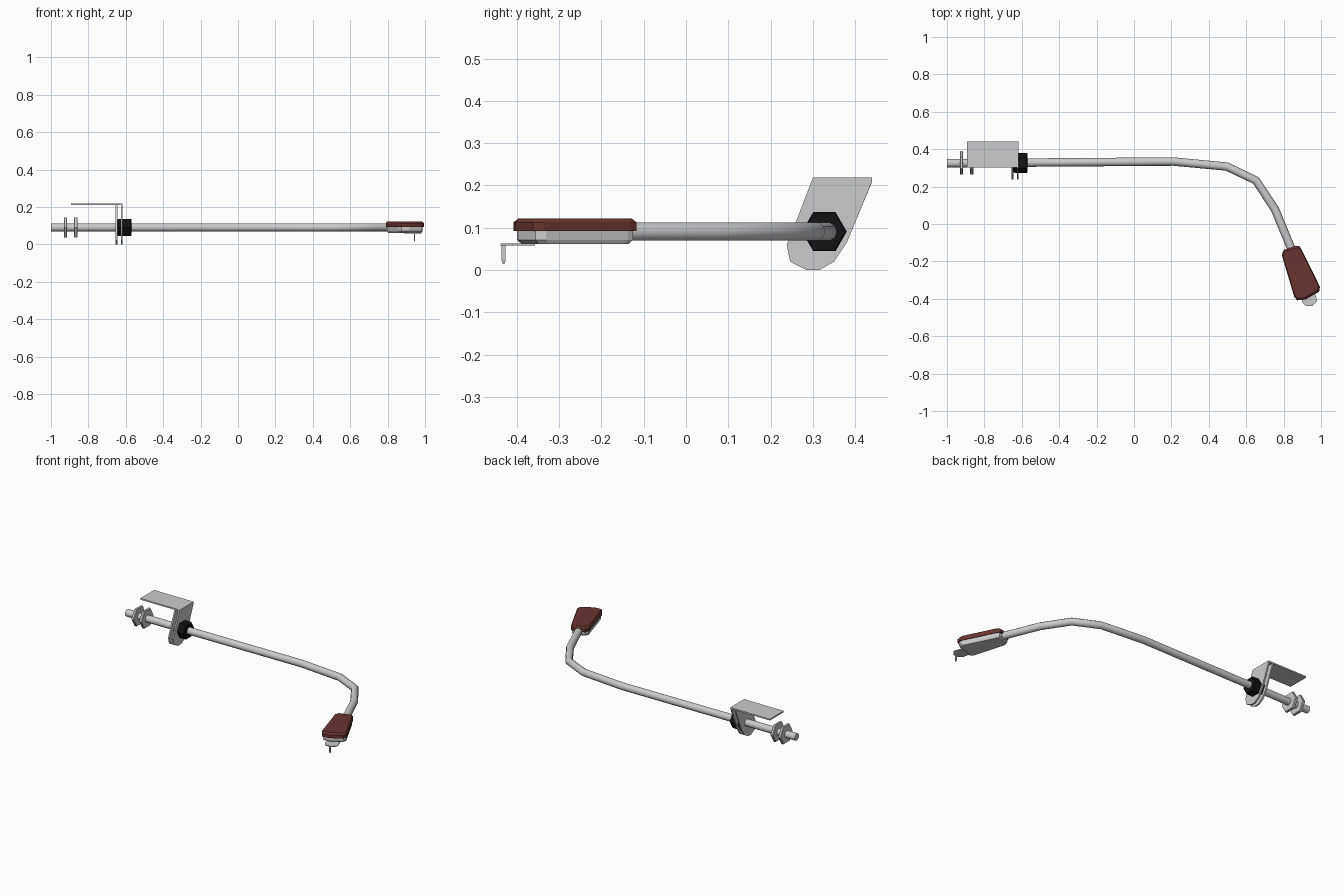
import bpy, bmesh, math
from mathutils import Vector

if "Cube" in bpy.data.objects:
    bpy.data.objects.remove(bpy.data.objects["Cube"])

AXIS_Y, AXIS_Z = 0.327, 0.091


def material(name, rgb):
    m = bpy.data.materials.new(name)
    m.diffuse_color = (*rgb, 1)
    m.use_nodes = True
    m.node_tree.nodes["Principled BSDF"].inputs["Base Color"].default_value = m.diffuse_color
    return m


RED = material("red_rubber", (0.14, 0.035, 0.03))
BLACK = material("black_rubber", (0.006, 0.006, 0.006))


def loft(name, rings, mat=None):
    """Skin a stack of equal-length point rings and cap both ends."""
    bm = bmesh.new()
    loops = [[bm.verts.new(p) for p in ring] for ring in rings]
    n = len(loops[0])
    for a, b in zip(loops, loops[1:]):
        for i in range(n):
            j = (i + 1) % n
            bm.faces.new((a[i], a[j], b[j], b[i]))
    bm.faces.new(loops[0][::-1])
    bm.faces.new(loops[-1])
    bmesh.ops.recalc_face_normals(bm, faces=bm.faces)
    mesh = bpy.data.meshes.new(name)
    bm.to_mesh(mesh)
    bm.free()
    ob = bpy.data.objects.new(name, mesh)
    bpy.context.collection.objects.link(ob)
    if mat:
        mesh.materials.append(mat)
    return ob


def hex_nut(name, x0, x1, r, bevel, mat=None):
    def ring(x, rad):
        return [(x, AXIS_Y + rad * math.cos(k * math.pi / 3),
                 AXIS_Z + rad * math.sin(k * math.pi / 3)) for k in range(6)]
    return loft(name, [ring(x0, r - bevel), ring(x0 + bevel, r),
                       ring(x1 - bevel, r), ring(x1, r - bevel)], mat)


def layer(outline, z, scale):
    c = sum((Vector(p) for p in outline), Vector((0, 0))) / len(outline)
    return [(*(c + (Vector(p) - c) * scale), z) for p in outline]


# bent rod
curve = bpy.data.curves.new("bent_rod", "CURVE")
curve.dimensions = "3D"
curve.bevel_depth = 0.0225
curve.bevel_resolution = 3
curve.use_fill_caps = True
path = [(-1, 0.325), (-0.6, 0.328), (0.21, 0.334), (0.497, 0.307),
        (0.652, 0.233), (0.754, 0.078), (0.834, -0.115), (0.87, -0.2)]
spline = curve.splines.new("POLY")
spline.points.add(len(path) - 1)
for pt, (x, y) in zip(spline.points, path):
    pt.co = (x, y, AXIS_Z, 1)
rod = bpy.data.objects.new("bent_rod", curve)
bpy.context.collection.objects.link(rod)
bpy.context.view_layer.objects.active = rod
rod.select_set(True)
bpy.ops.object.convert(target="MESH")
bpy.ops.object.shade_smooth_by_angle(angle=math.radians(40))

# lock nuts on the rod end, and the black grommet
for i, x in enumerate((-0.922, -0.868)):
    hex_nut(f"lock_nut_{i + 1}", x - 0.009, x + 0.009, 0.062, 0.003)
hex_nut("grommet", -0.643, -0.57, 0.053, 0.003, BLACK)

# bracket: two upright plates and a top flange
plate = [(0.3, 0.219), (0.44, 0.219), (0.44, 0.21), (0.38, 0.065), (0.35, 0.02),
         (0.315, 0.0), (0.285, 0.0), (0.246, 0.02), (0.238, 0.06), (0.26, 0.115)]
for name, x, top in (("bracket_plate", -0.617, 0.219), ("backing_plate", -0.645, 0.209)):
    loft(name, [[(x + d, y, min(z, top)) for y, z in plate] for d in (-0.009, 0)])
flange = [(-0.893, 0.303), (-0.617, 0.303), (-0.617, 0.44), (-0.893, 0.44)]
loft("bracket_flange", [layer(flange, z, 1) for z in (0.21, 0.219)])

# pedal pad: red top over a grey base
pad = [(0.8, -0.138), (0.865, -0.118), (0.882, -0.117), (0.893, -0.13), (0.994, -0.335),
       (0.99, -0.362), (0.916, -0.404), (0.872, -0.408), (0.857, -0.39), (0.79, -0.165)]
loft("pad_top", [layer(pad, 0.092, 1), layer(pad, 0.113, 1), layer(pad, 0.122, 0.92)], RED)
loft("pad_base", [layer(pad, 0.062, 0.87), layer(pad, 0.071, 0.94), layer(pad, 0.092, 0.94)])

# small tip plate and its pin
tip = [(0.9, -0.42), (0.918, -0.438), (0.955, -0.438), (0.98, -0.41), (0.962, -0.357), (0.89, -0.375)]
loft("tip_plate", [layer(tip, z, 1) for z in (0.058, 0.063)])
pin = [(0.941, -0.436), (0.947, -0.436), (0.947, -0.426), (0.941, -0.426)]
loft("tip_pin", [layer(pin, 0.014, 0.3), layer(pin, 0.024, 1), layer(pin, 0.06, 1)])
